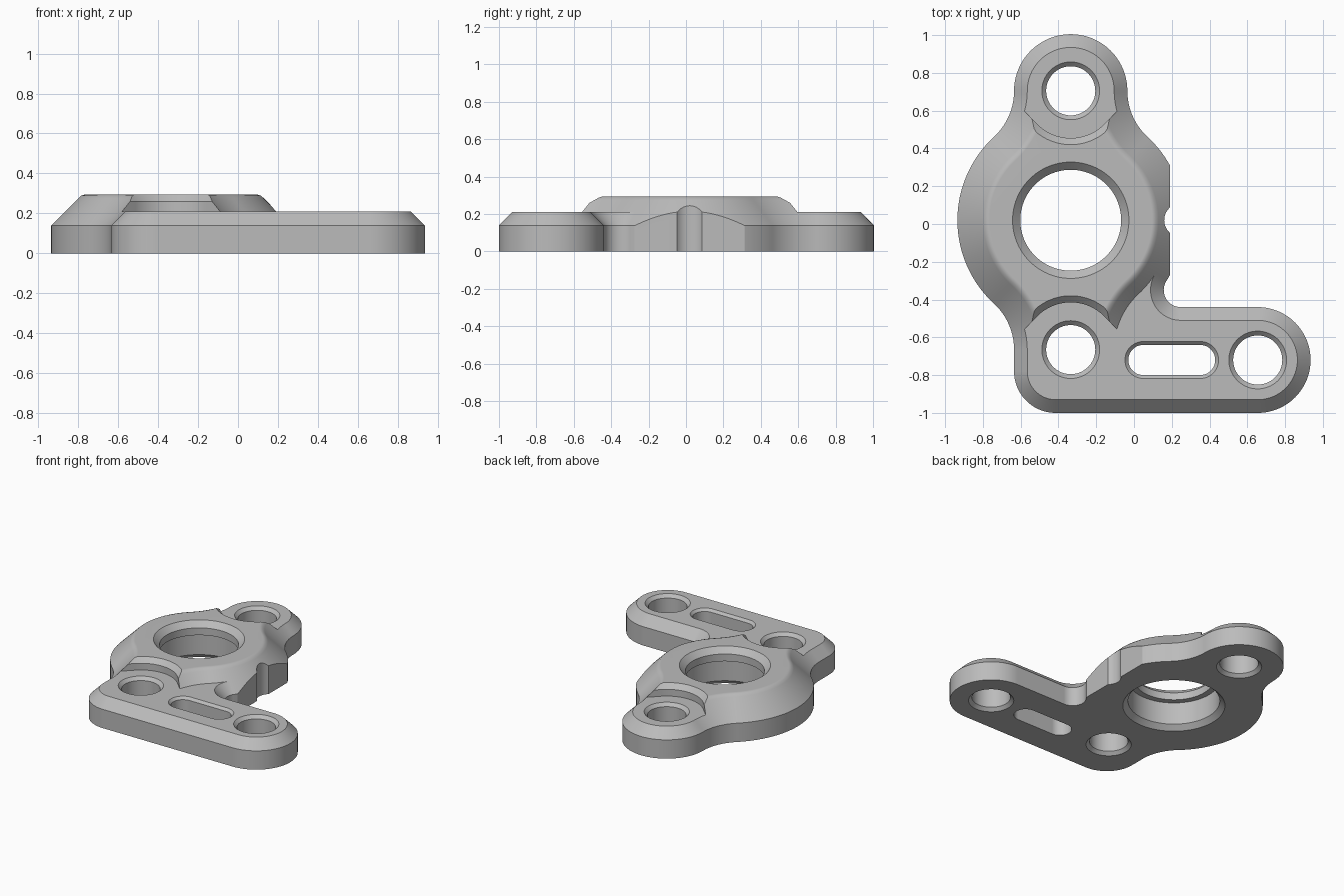
import bpy, bmesh
from math import sin, cos, radians, sqrt, atan2, degrees

cube = bpy.data.objects.get("Cube")
if cube:
    bpy.data.objects.remove(cube, do_unlink=True)

grey = bpy.data.materials.new("cast grey")
grey.use_nodes = True
colour = (0.5, 0.5, 0.5, 1)
grey.diffuse_color = colour
grey.node_tree.nodes["Principled BSDF"].inputs["Base Color"].default_value = colour

CX, CY = -0.335, 0.02      # bore centre
REACH = 0.685              # bore to lug hole
BIG, LUG = 0.6, 0.3        # outline radii
FLOOR, TOP = 0.21, 0.295   # plate and boss heights


def arc(x, y, r, a0, a1, n=24, end=False):
    pts = []
    for i in range(n + (1 if end else 0)):
        a = radians(a0 + (a1 - a0) * i / n)
        pts.append((x + r * cos(a), y + r * sin(a)))
    return pts


def loft(name, outline, levels):
    """Stack outline(offset) at each (offset, z) level and cap both ends."""
    bm = bmesh.new()
    rings = [[bm.verts.new((x, y, z)) for x, y in outline(d)] for d, z in levels]
    n = len(rings[0])
    for low, high in zip(rings, rings[1:]):
        for i in range(n):
            j = (i + 1) % n
            bm.faces.new((low[i], low[j], high[j], high[i]))
    bm.faces.new(rings[0][::-1])
    bm.faces.new(rings[-1])
    bmesh.ops.recalc_face_normals(bm, faces=bm.faces)
    mesh = bpy.data.meshes.new(name)
    bm.to_mesh(mesh)
    bm.free()
    mesh.materials.append(grey)
    obj = bpy.data.objects.new(name, mesh)
    bpy.context.collection.objects.link(obj)
    return obj


def combine(target, other, operation):
    other.hide_render = True
    mod = target.modifiers.new(operation.lower(), "BOOLEAN")
    mod.operation, mod.object, mod.solver = operation, other, "EXACT"
    bpy.context.view_layer.objects.active = target
    bpy.ops.object.modifier_apply(modifier=mod.name)
    bpy.data.objects.remove(other, do_unlink=True)


# Boss outline: big circle and two lugs joined by tangent fillets
FIL = (REACH ** 2 + LUG ** 2 - BIG ** 2) / (2 * (BIG - LUG))
FX = LUG + FIL
TURN = degrees(atan2(REACH, FX))


def boss_outline(d):
    right, left = CX + FX, CX - FX
    up, down = CY + REACH, CY - REACH
    f = FIL + d
    return (arc(CX, CY, BIG - d, -TURN, TURN, 48)
            + arc(right, up, f, 180 + TURN, 180)
            + arc(CX, up, LUG - d, 0, 180, 40)
            + arc(left, up, f, 0, -TURN)
            + arc(CX, CY, BIG - d, 180 - TURN, 180 + TURN, 48)
            + arc(left, down, f, TURN, 0)
            + arc(CX, down, LUG - d, 180, 360, 40)
            + arc(right, down, f, 180, 180 - TURN))


bracket = loft("bracket", boss_outline,
               [(0, 0), (0, 0.14), (0.135, 0.275), (0.15, 0.289), (0.17, TOP)])

# Pockets that lower the lugs to plate height
for side in (1, -1):
    def pocket_outline(d, s=side):
        pts = arc(0, 0, 0.25 + d, 225, 315, 24, True)
        x, y = pts[-1]
        pts += [(x + 0.3, y + 0.3), (x + 0.3, 0.7), (-x - 0.3, 0.7), (-x - 0.3, y + 0.3)]
        return [(CX + px, CY + s * (REACH + py)) for px, py in pts]
    pocket = loft("pocket_cutter", pocket_outline,
                  [(0, FLOOR), (0, 0.26), (0.05, 0.31)])
    combine(bracket, pocket, "DIFFERENCE")

# Flat side and round notch on the left flank
flat = loft("flat_cutter", lambda d: [(0.19, -0.3), (0.5, -0.3), (0.5, 0.5), (0.19, 0.5)],
            [(0, -0.1), (0, 0.5)])
combine(bracket, flat, "DIFFERENCE")
notch = loft("notch_cutter", lambda d: arc(0.25, CY, 0.09, 0, 360, 48),
             [(0, -0.1), (0, 0.5)])
combine(bracket, notch, "DIFFERENCE")

# Foot plate, with a fillet tangent to the boss
FR = 0.09
fy = -0.44 - FR
fy = -0.44 + FR
fx = CX + sqrt((BIG + FR) ** 2 - (fy - CY) ** 2)
fa = degrees(atan2(CY - fy, CX - fx))


def foot_outline(d):
    return ([(CX - LUG + d, CY - REACH)]
            + arc(-0.415, -0.78, 0.22 - d, 180, 270, 24, True)
            + arc(0.655, -0.72, 0.28 - d, 270, 450, 40, True)
            + arc(fx, fy, FR + d, 270, fa, 24, True)
            + [(-0.2, -0.2)])


foot = loft("foot", foot_outline, [(0, 0), (0, 0.14), (0.07, FLOOR)])
combine(bracket, foot, "UNION")


# Chamfered round holes
def drill(x, y, levels, n=64):
    tool = loft("hole_cutter", lambda r: arc(x, y, r, 0, 360, n), levels)
    combine(bracket, tool, "DIFFERENCE")


HOLE, RIM = 0.13, 0.153
CH = RIM - HOLE
for x, y in ((CX, CY + REACH), (CX, CY - REACH), (0.655, -0.72)):
    drill(x, y, [(RIM + 0.05, -0.05), (HOLE, CH), (HOLE, FLOOR - CH), (RIM + 0.05, FLOOR + 0.05)])

# Main bore with a lip near the top
drill(CX, CY, [(0.395, -0.05), (0.31, 0.035), (0.31, 0.2), (0.267, 0.2),
               (0.267, 0.254), (0.358, 0.345)], 96)


# Slot in the foot
def slot_outline(r):
    return (arc(0.35, -0.72, r, -90, 90, 24, True)
            + arc(0.05, -0.72, r, 90, 270, 24, True))


slot = loft("slot_cutter", slot_outline,
            [(0.08, -0.05), (0.08, FLOOR - 0.018), (0.128, FLOOR + 0.03)])
combine(bracket, slot, "DIFFERENCE")

# Smooth shading with crisp edges
mesh = bracket.data
mesh.shade_smooth()
mesh.set_sharp_from_angle(angle=radians(30))
weighted = bracket.modifiers.new("weighted normals", "WEIGHTED_NORMAL")
weighted.keep_sharp = True
